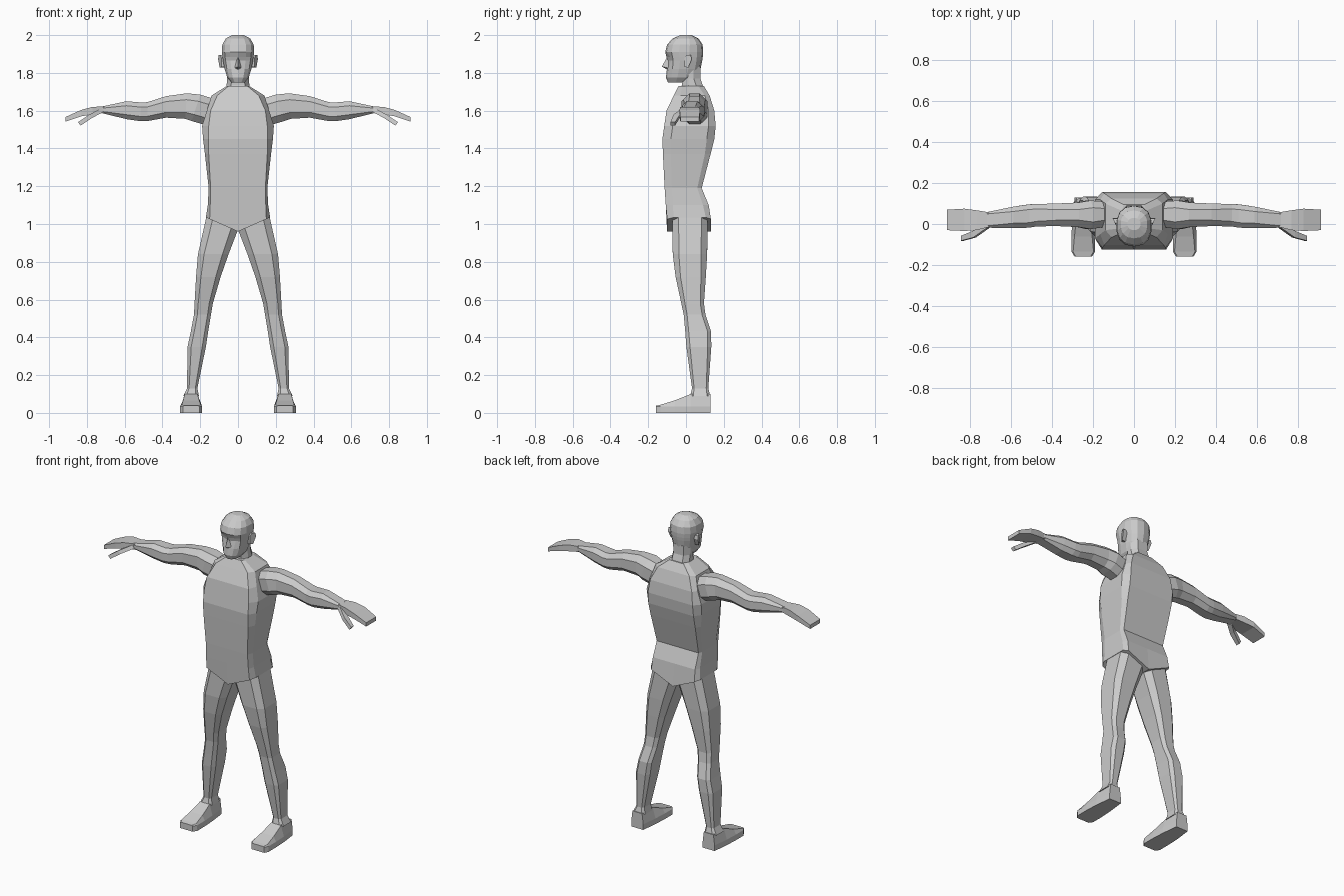
import bpy, bmesh, math


def build(name, verts, faces):
    """Flat-shaded object mirrored over x = 0."""
    bm = bmesh.new()
    vs = [bm.verts.new(v) for v in verts]
    for f in faces:
        bm.faces.new([vs[i] for i in f])
    bmesh.ops.recalc_face_normals(bm, faces=bm.faces)
    mesh = bpy.data.meshes.new(name)
    bm.to_mesh(mesh)
    bm.free()
    ob = bpy.data.objects.new(name, mesh)
    bpy.context.collection.objects.link(ob)
    mod = ob.modifiers.new("mirror", 'MIRROR')
    mod.use_clip = True
    return ob


def loft(name, rings, closed=True):
    """Skin equal-length rings; closed=False leaves the middle seam open."""
    n = len(rings[0])
    verts = [p for r in rings for p in r]
    faces = [list(range(n)), list(range(len(verts) - n, len(verts)))]
    for k in range(len(rings) - 1):
        for i in range(n if closed else n - 1):
            j = (i + 1) % n
            a, b = k * n, (k + 1) * n
            faces.append([a + i, a + j, b + j, b + i])
    return build(name, verts, faces)


def octagon(a0, a1, b0, b1, c):
    """Rectangle with cut corners."""
    return [(a0 + c, b0), (a1 - c, b0), (a1, b0 + c), (a1, b1 - c),
            (a1 - c, b1), (a0 + c, b1), (a0, b1 - c), (a0, b0 + c)]


# Torso: z, panel half width, side half width, front, side front, side back, back
torso = [
    (1.73, .05, .06, -.04, -.02, .065, .095),
    (1.68, .11, .14, -.065, -.03, .10, .125),
    (1.60, .145, .165, -.103, -.05, .12, .15),
    (1.52, .155, .19, -.115, -.07, .12, .157),
    (1.45, .157, .185, -.125, -.08, .11, .15),
    (1.37, .155, .175, -.122, -.08, .10, .13),
    (1.19, .145, .155, -.113, -.075, .06, .083),
    (1.10, .147, .16, -.107, -.07, .09, .12),
    (1.035, .15, .17, -.10, -.065, .105, .132),
]
rings = []
for z, xc, w, f, sf, sb, b in torso:
    drop = .075 if z < 1.05 else 0
    rings.append([(x, y, z - drop * (1 - x / w)) for x, y in
                  [(0, f), (xc, f), (w, sf), (w, sb), (xc, b), (0, b)]])
loft("torso", rings, closed=False)

# Legs: z inner, z outer, x inner, x outer, y front, y back
legs = [
    (.962, 1.035, .003, .168, -.072, .115),
    (.84, .84, .05, .212, -.07, .112),
    (.72, .72, .092, .222, -.055, .105),
    (.58, .58, .133, .23, -.025, .095),
    (.52, .52, .143, .233, -.012, .103),
    (.43, .43, .158, .25, -.004, .133),
    (.35, .35, .17, .267, .002, .134),
    (.13, .13, .215, .27, .032, .118),
    (.09, .09, .207, .29, .022, .128),
]
rings = []
for zi, zo, x0, x1, y0, y1 in legs:
    c = (x1 - x0) * .2
    rings.append([(x, y, zi + (zo - zi) * (x - x0) / (x1 - x0))
                  for x, y in octagon(x0, x1, y0, y1, c)])
loft("legs", rings)

# Feet: y, x inner, x outer, top inset, top height
feet = [
    (.13, .207, .29, .008, .10),
    (.025, .195, .302, .02, .10),
    (-.06, .19, .306, .015, .066),
    (-.135, .19, .306, .008, .043),
    (-.158, .205, .292, .006, .038),
]
rings = [[(x0, y, 0), (x1, y, 0), (x1, y, .035), (x1 - t, y, h),
          (x0 + t, y, h), (x0, y, .035)] for y, x0, x1, t, h in feet]
loft("feet", rings)

# Arms: x at bottom, x at top, y front, y back, z bottom, z top
arms = [
    (.175, .135, -.015, .11, 1.525, 1.665),
    (.245, .20, -.025, .115, 1.545, 1.685),
    (.28, .27, -.015, .105, 1.557, 1.692),
    (.38, .38, -.01, .10, 1.563, 1.677),
    (.48, .48, -.012, .098, 1.545, 1.645),
    (.52, .51, -.018, .096, 1.545, 1.643),
    (.59, .59, -.02, .085, 1.555, 1.65),
    (.72, .72, -.018, .058, 1.587, 1.622),
]
rings = []
for xb, xt, y0, y1, z0, z1 in arms:
    c = (z1 - z0) * .25
    rings.append([(xb + (xt - xb) * (z - z0) / (z1 - z0), y, z)
                  for y, z in octagon(y0, y1, z0, z1, c)])
loft("arms", rings)

# Hands: x, y front, y back, z bottom, z top
hands = [
    (.71, -.015, .057, 1.588, 1.622),
    (.77, -.03, .067, 1.58, 1.62),
    (.83, -.034, .075, 1.57, 1.604),
    (.914, -.03, .07, 1.542, 1.566),
]
loft("hands", [[(x, y0, z0), (x, y1, z0), (x, y1, z1), (x, y0, z1)]
               for x, y0, y1, z0, z1 in hands])

# Thumbs: x, y front, y back, z middle
thumbs = [(.715, -.02, .015, 1.605), (.78, -.066, -.033, 1.57), (.84, -.082, -.058, 1.53)]
loft("thumbs", [[(x - .007, y0, z - .009), (x - .007, y1, z - .009),
                 (x + .007, y1, z + .009), (x + .007, y0, z + .009)]
                for x, y0, y1, z in thumbs])

# Head: z, front, back, half width, eye socket depth
head = [
    (1.748, -.095, .02, .035, 0),
    (1.775, -.106, .06, .058, 0),
    (1.82, -.101, .077, .072, 0),
    (1.865, -.098, .086, .081, .012),
    (1.885, -.103, .089, .084, .010),
    (1.91, -.11, .091, .087, 0),
    (1.95, -.10, .088, .085, 0),
    (1.982, -.07, .066, .066, 0),
    (2.0, -.03, .03, .032, 0),
]
rings = []
for z, f, b, w, eye in head:
    ring = []
    for i in range(8):
        a = math.pi * i / 7
        s, c = max(math.sin(a), 0), math.cos(a)
        x = w * s ** .85 if 0 < i < 7 else 0
        y = (f + b) / 2 - (b - f) / 2 * math.copysign(abs(c) ** .85, c)
        ring.append((x, y + (eye if i == 1 else 0), z))
    rings.append(ring)
loft("head", rings, closed=False)

# Neck
neck = [(1.69, .065, -.03, .10), (1.735, .06, -.022, .088),
        (1.77, .058, -.022, .076), (1.83, .06, -.02, .076)]
loft("neck", [[(0, f, z), (w * .6, f, z), (w, f + .035, z), (w, b - .035, z),
               (w * .6, b, z), (0, b, z)] for z, w, f, b in neck], closed=False)

# Nose
build("nose", [(0, -.098, 1.89), (0, -.127, 1.833), (0, -.095, 1.815),
               (.019, -.09, 1.825), (.008, -.09, 1.885)],
      [(0, 1, 3, 4), (1, 2, 3)])

# Ears
outline = [(-.008, 1.832), (.012, 1.828), (.03, 1.872), (.026, 1.894), (.004, 1.896), (-.008, 1.88)]
loft("ears", [[(x + k * (y + .008), y, z) for y, z in outline]
              for x, k in [(.072, 0), (.088, .45)]])
